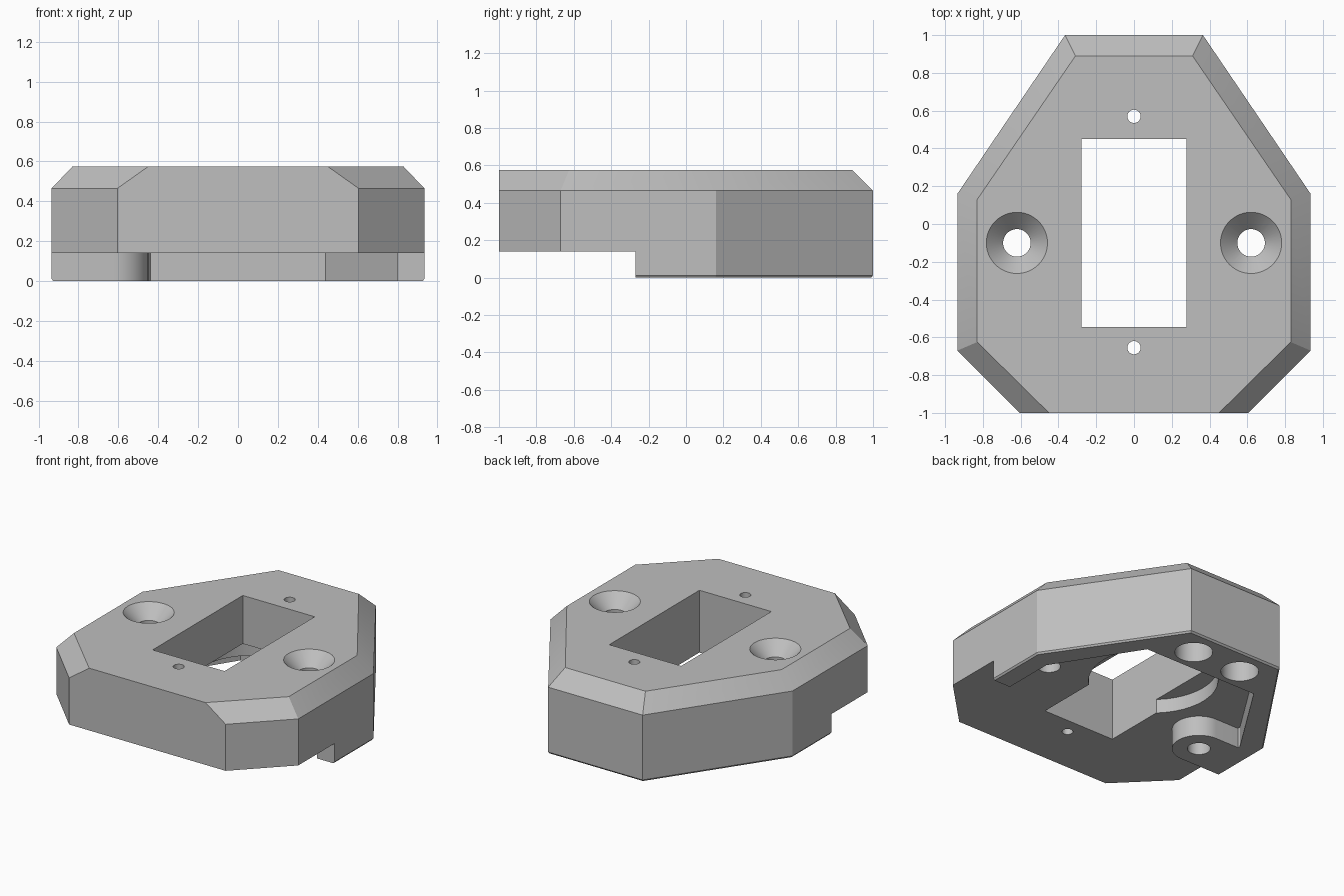
import bpy
import bmesh
import math

cube = bpy.data.objects.get("Cube")
if cube:
    bpy.data.objects.remove(cube, do_unlink=True)

grey = bpy.data.materials.new("plain_grey")
grey.use_nodes = True
COLOUR = (0.52, 0.52, 0.52, 1.0)
grey.diffuse_color = COLOUR
grey.node_tree.nodes["Principled BSDF"].inputs["Base Color"].default_value = COLOUR


def loft(name, rings):
    """Solid through stacked rings of (x, y, z) points."""
    bm = bmesh.new()
    loops = [[bm.verts.new(p) for p in ring] for ring in rings]
    n = len(loops[0])
    for low, high in zip(loops, loops[1:]):
        for i in range(n):
            j = (i + 1) % n
            bm.faces.new((low[i], low[j], high[j], high[i]))
    bm.faces.new(loops[0][::-1])
    bm.faces.new(loops[-1])
    bmesh.ops.recalc_face_normals(bm, faces=bm.faces)
    mesh = bpy.data.meshes.new(name)
    bm.to_mesh(mesh)
    bm.free()
    obj = bpy.data.objects.new(name, mesh)
    bpy.context.collection.objects.link(obj)
    mesh.materials.append(grey)
    return obj


def level(points, z, scale=1.0):
    return [(x * scale, y * scale, z) for x, y in points]


def circle(cx, cy, r, n=48):
    return [(cx + r * math.cos(2 * math.pi * i / n),
             cy + r * math.sin(2 * math.pi * i / n)) for i in range(n)]


def mirrored(half):
    """Close a +x half outline, listed front to back, across x = 0."""
    return half + [(-x, y) for x, y in reversed(half)]


def cut(name, rings):
    cutter = loft(name, rings)
    cutter.hide_render = True
    mod = body.modifiers.new(name, "BOOLEAN")
    mod.operation = "DIFFERENCE"
    mod.solver = "EXACT"
    mod.object = cutter
    bpy.context.view_layer.objects.active = body
    bpy.ops.object.modifier_apply(modifier=name)
    bpy.data.objects.remove(cutter, do_unlink=True)


def drill(name, x, y, r, z0, z1):
    ring = circle(x, y, r)
    cut(name, [level(ring, z0), level(ring, z1)])


# Faceted housing with a chamfered top and a slightly eased bottom edge
TOP, SHOULDER, FLOOR = 0.575, 0.465, 0.14
outline = mirrored([(0.605, -1), (0.935, -0.67), (0.935, 0.16), (0.365, 1)])
top_edge = mirrored([(0.45, -1), (0.83, -0.625), (0.83, 0.13), (0.31, 0.89)])
body = loft("mounting_housing", [level(outline, 0, 0.99), level(outline, 0.012),
                                 level(outline, SHOULDER), level(top_edge, TOP)])

# Raised front underside and rear pocket, leaving a rounded boss on one side
HOLE_X, HOLE_Y, BOSS_R = 0.62, -0.1, 0.17
STEP_Y = HOLE_Y - BOSS_R
boss = [(-HOLE_X + BOSS_R * math.cos(math.radians(a)),
         HOLE_Y + BOSS_R * math.sin(math.radians(a))) for a in range(90, -91, -6)]
recess = [(-1.2, -1.2), (1.2, -1.2), (1.2, STEP_Y), (0.8, STEP_Y), (0.8, 0.09),
          (0.44, 0.655), (-0.44, 0.655), (-0.8, 0.09), (-0.8, HOLE_Y + BOSS_R)]
recess += boss + [(-1.2, STEP_Y)]
cut("underside_recess", [level(recess, -0.1), level(recess, FLOOR)])

# Round clearance above the pocket
drill("round_clearance", 0, 0.19, 0.41, 0.05, 0.238)

# Rectangular window
window = mirrored([(0.278, -0.545), (0.278, 0.45)])
cut("window", [level(window, -0.1), level(window, 0.8)])

# Countersunk screw holes, blind rear sockets
for side in (-1, 1):
    x = side * HOLE_X
    drill("screw_bore", x, HOLE_Y, 0.073, -0.1, 0.8)
    cut("countersink", [level(circle(x, HOLE_Y, 0.073), TOP - 0.09),
                        level(circle(x, HOLE_Y, 0.162), TOP),
                        level(circle(x, HOLE_Y, 0.162), TOP + 0.1)])
    drill("blind_socket", side * 0.19, 0.815, 0.12, -0.1, 0.2)

# Small holes in front of and behind the window
for y in (-0.655, 0.57):
    drill("pin_hole", 0, y, 0.035, -0.1, 0.8)

# Smooth round walls, crisp edges
bpy.ops.object.select_all(action="DESELECT")
body.select_set(True)
bpy.context.view_layer.objects.active = body
bpy.ops.object.shade_smooth_by_angle(angle=math.radians(25))
